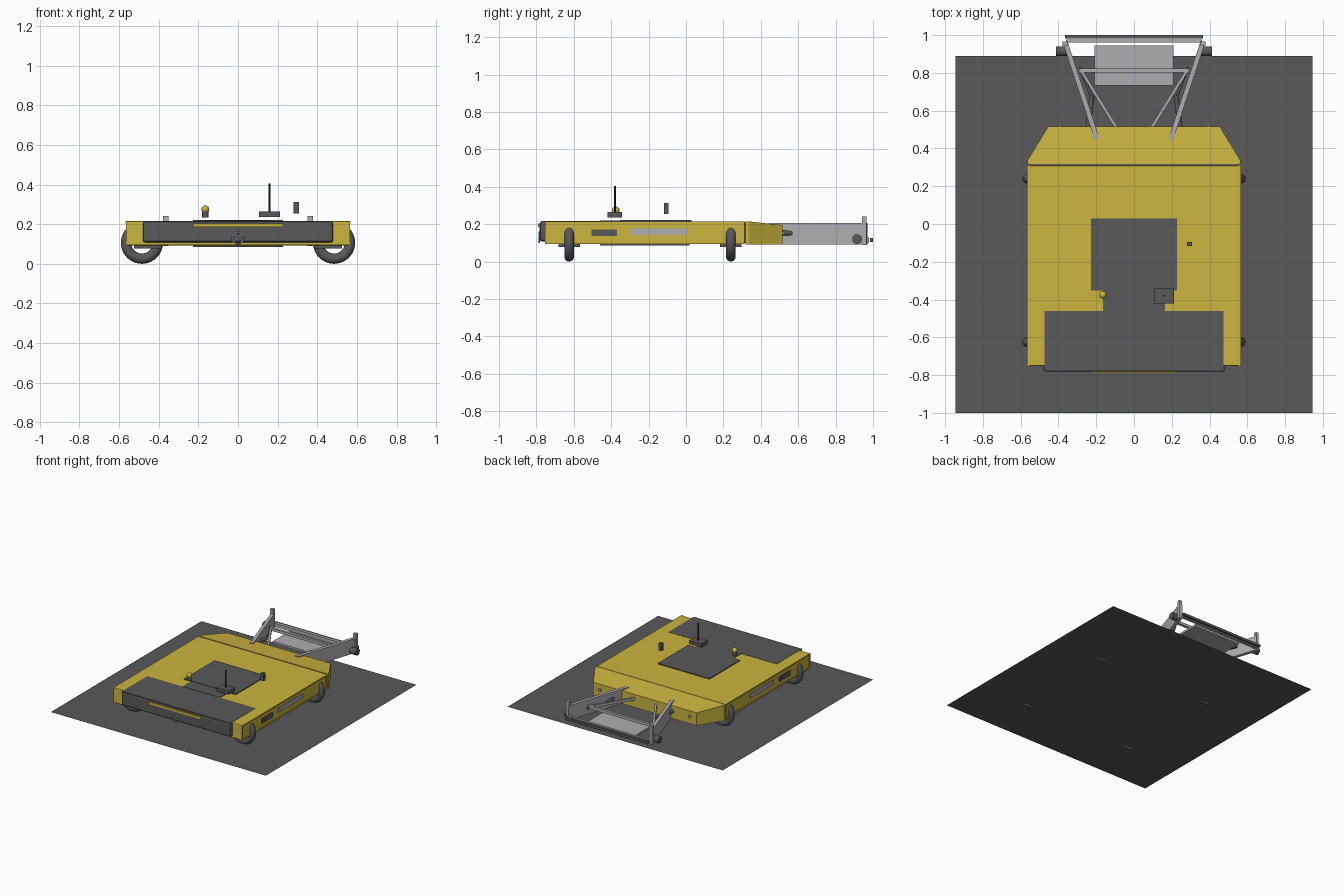
import bpy, bmesh, math
from mathutils import Vector

if "Cube" in bpy.data.objects:
    bpy.data.objects.remove(bpy.data.objects["Cube"])


def material(name, rgb):
    m = bpy.data.materials.new(name)
    m.use_nodes = True
    m.diffuse_color = (*rgb, 1)
    m.node_tree.nodes["Principled BSDF"].inputs["Base Color"].default_value = (*rgb, 1)
    return m


YELLOW = material("yellow paint", (0.6, 0.46, 0.05))
DARK = material("dark grey", (0.1, 0.1, 0.105))
STEEL = material("light grey metal", (0.42, 0.42, 0.44))
BLACK = material("black", (0.03, 0.03, 0.03))


def finish(name, bm, mat, smooth=False, bevel=0):
    bmesh.ops.recalc_face_normals(bm, faces=bm.faces)
    mesh = bpy.data.meshes.new(name)
    bm.to_mesh(mesh)
    bm.free()
    obj = bpy.data.objects.new(name, mesh)
    bpy.context.collection.objects.link(obj)
    mesh.materials.append(mat)
    if bevel:
        mod = obj.modifiers.new("Bevel", "BEVEL")
        mod.width, mod.segments = bevel, 2
    if smooth:
        bpy.ops.object.select_all(action="DESELECT")
        obj.select_set(True)
        bpy.context.view_layer.objects.active = obj
        bpy.ops.object.shade_smooth_by_angle()
    return obj


def box(name, x, y, z, mat, bevel=0):
    """Box from its (low, high) extents."""
    bm = bmesh.new()
    bmesh.ops.create_cube(bm, size=1)
    for v in bm.verts:
        v.co = [(lo + hi) / 2 + c * (hi - lo) for c, (lo, hi) in zip(v.co, (x, y, z))]
    return finish(name, bm, mat, bevel=bevel)


def rod(name, a, b, r, mat, sides=16):
    """Cylinder between two points."""
    a, b = Vector(a), Vector(b)
    bm = bmesh.new()
    bmesh.ops.create_cone(bm, cap_ends=True, segments=sides, radius1=r, radius2=r,
                          depth=(b - a).length)
    turn = (b - a).to_track_quat("Z", "Y")
    for v in bm.verts:
        v.co = turn @ v.co + (a + b) / 2
    return finish(name, bm, mat, smooth=True)


def prism(name, outline, z0, z1, mat, bevel=0, top=None):
    """Extrude a plan outline upward; top(v) may reshape the upper edge."""
    bm = bmesh.new()
    face = bm.faces.new([bm.verts.new((x, y, z0)) for x, y in outline])
    new = bmesh.ops.extrude_face_region(bm, geom=[face])["geom"]
    for v in new:
        if isinstance(v, bmesh.types.BMVert):
            v.co.z = top(v.co) if top else z1
    return finish(name, bm, mat, bevel=bevel)


def bar(name, a, b, width, z0, z1, mat):
    """Upright flat bar between two plan points."""
    a, b = Vector(a), Vector(b)
    d = (b - a).normalized() * width / 2
    n = Vector((-d.y, d.x))
    return prism(name, [a + n, b + n, b - n, a - n], z0, z1, mat)


def ring(name, centre, major, minor, mat):
    """Torus whose axle runs along y."""
    bpy.ops.mesh.primitive_torus_add(location=centre, rotation=(math.pi / 2, 0, 0),
                                     major_radius=major, minor_radius=minor,
                                     major_segments=40, minor_segments=14)
    obj = bpy.context.object
    obj.name = name
    obj.data.materials.append(mat)
    bpy.ops.object.shade_smooth_by_angle()


# Ground sheet
bm = bmesh.new()
bmesh.ops.create_grid(bm, x_segments=1, y_segments=1, size=0.945)
bmesh.ops.translate(bm, verts=bm.verts, vec=(0, -0.055, 0.012))
finish("ground_sheet", bm, DARK)

# Main body and tapered rear
box("main_body", (-0.56, 0.56), (-0.752, 0.31), (0.093, 0.215), YELLOW, 0.006)
tail = [(-0.565, 0.318), (0.565, 0.318), (0.565, 0.335), (0.455, 0.515),
        (-0.455, 0.515), (-0.565, 0.335)]
prism("rear_body", tail, 0.092, 0, YELLOW,
      top=lambda c: 0.195 if c.y > 0.5 else 0.215)
box("body_seam", (-0.555, 0.555), (0.305, 0.325), (0.1, 0.211), DARK)

# Dark covers on the top and underneath
box("front_cover", (-0.475, 0.475), (-0.775, -0.46), (0.2, 0.217), DARK)
box("neck_cover", (-0.165, 0.165), (-0.46, -0.35), (0.21, 0.219), DARK)
box("centre_cover", (-0.227, 0.227), (-0.352, 0.03), (0.21, 0.222), DARK)
box("belly_cover", (-0.227, 0.227), (-0.46, 0.02), (0.086, 0.095), DARK)

# Front bumper
box("bumper", (-0.48, 0.48), (-0.782, -0.74), (0.108, 0.215), DARK, 0.012)
box("bumper_stripe", (-0.227, 0.227), (-0.79, -0.781), (0.186, 0.204), YELLOW)
ring("tow_ring", (0, -0.785, 0.13), 0.028, 0.004, STEEL)

# Roof equipment
box("antenna_box", (0.105, 0.212), (-0.42, -0.342), (0.237, 0.265), DARK)
rod("antenna", (0.158, -0.38, 0.26), (0.158, -0.38, 0.405), 0.005, BLACK, 8)
box("sensor_post", (0.28, 0.308), (-0.117, -0.094), (0.255, 0.313), DARK)
rod("beacon_base", (-0.165, -0.375, 0.235), (-0.165, -0.375, 0.263), 0.016, DARK)
bm = bmesh.new()
bmesh.ops.create_uvsphere(bm, u_segments=20, v_segments=12, radius=0.02)
bmesh.ops.translate(bm, verts=bm.verts, vec=(-0.165, -0.375, 0.275))
finish("beacon", bm, YELLOW, smooth=True)

# Parts found on both sides
for s, side in ((1, "left"), (-1, "right")):
    def span(a, b):
        return tuple(sorted((s * a, s * b)))

    # Side trim rails and panels
    for z, label in ((0.095, "lower"), (0.204, "upper")):
        box(f"{side}_{label}_rail", span(0.555, 0.567), (-0.755, 0.312), (z, z + 0.01), YELLOW)
    for y, label in ((-0.755, "front"), (0.3, "rear")):
        box(f"{side}_{label}_trim", span(0.553, 0.566), (y, y + 0.012), (0.095, 0.214), YELLOW)
    box(f"{side}_vent", span(0.558, 0.567), (-0.505, -0.368), (0.136, 0.172), DARK)
    box(f"{side}_side_plate", span(0.558, 0.566), (-0.298, 0.005), (0.143, 0.177), STEEL)

    # Sideways wheels with mounting plates
    for y, label in ((-0.625, "front"), (0.24, "rear")):
        ring(f"{side}_{label}_wheel", (s * 0.485, y, 0.106), 0.08, 0.026, DARK)
        box(f"{side}_{label}_wheel_mount", span(0.385, 0.525), (y - 0.058, y + 0.058),
            (0.078, 0.094), DARK)

    # Rear lifting frame
    bar(f"{side}_frame_arm", (s * 0.195, 0.45), (s * 0.365, 0.965), 0.026, 0.092, 0.207, STEEL)
    bar(f"{side}_frame_brace", (s * 0.09, 0.505), (s * 0.285, 0.82), 0.016, 0.15, 0.17, STEEL)
    rod(f"{side}_damper", (s * 0.245, 0.505, 0.152), (s * 0.222, 0.68, 0.152), 0.013, DARK)
    rod(f"{side}_damper_shaft", (s * 0.225, 0.67, 0.152), (s * 0.285, 0.83, 0.152), 0.007, DARK)
    box(f"{side}_frame_post", span(0.352, 0.378), (0.942, 0.966), (0.09, 0.242), STEEL)
    rod(f"{side}_roller", (s * 0.355, 0.915, 0.12), (s * 0.412, 0.915, 0.12), 0.026, DARK, 24)
    rod(f"{side}_rear_lamp", (s * 0.395, 0.51, 0.15), (s * 0.395, 0.525, 0.15), 0.012, STEEL)

# Frame cross members and tray
box("frame_cross_bar", (-0.29, 0.29), (0.803, 0.823), (0.15, 0.172), STEEL)
box("frame_tray", (-0.208, 0.208), (0.732, 0.945), (0.094, 0.11), STEEL)
box("frame_rear_bar", (-0.36, 0.36), (0.96, 0.978), (0.1, 0.128), STEEL)
box("rear_buffer", (-0.365, 0.365), (0.983, 1.0), (0.105, 0.125), DARK)
